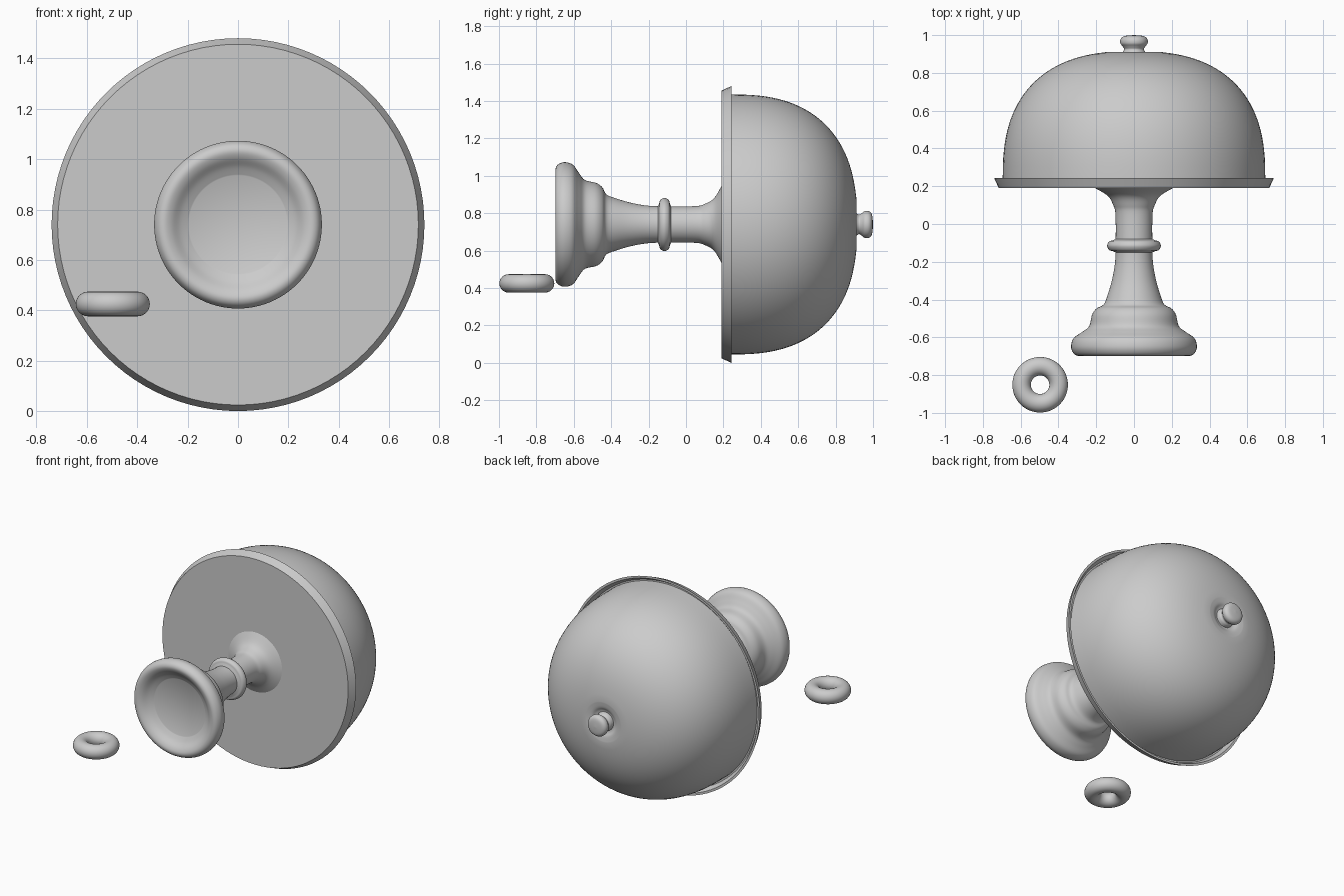
import bpy
import math

old = bpy.data.objects.get("Cube")
if old:
    bpy.data.objects.remove(old, do_unlink=True)

AXIS_Z = 0.74
SEGMENTS = 96

grey = bpy.data.materials.new("light grey")
grey.use_nodes = True
grey.diffuse_color = (0.6, 0.6, 0.6, 1)
grey.node_tree.nodes["Principled BSDF"].inputs["Base Color"].default_value = (0.6, 0.6, 0.6, 1)


def finish(obj, name, angle):
    obj.name = name
    obj.data.materials.append(grey)
    bpy.ops.object.select_all(action='DESELECT')
    obj.select_set(True)
    bpy.context.view_layer.objects.active = obj
    bpy.ops.object.shade_smooth_by_angle(angle=math.radians(angle))


def smooth_profile(points, steps=5):
    """Catmull-Rom curve through (radius, y) points."""
    pts = [points[0]] + points + [points[-1]]
    out = []
    for a, b, c, d in zip(pts, pts[1:], pts[2:], pts[3:]):
        for i in range(steps):
            t = i / steps
            out.append(tuple(
                0.5 * (2 * q + (r - p) * t + (2 * p - 5 * q + 4 * r - s) * t ** 2
                       + (3 * q - p - 3 * r + s) * t ** 3)
                for p, q, r, s in zip(a, b, c, d)))
    return out + [points[-1]]


def lathe(name, profile, angle=35):
    """Turn a (radius, y) profile, ordered front to back, round the y axis."""
    verts, faces, rings = [], [], []
    for r, y in profile:
        start = len(verts)
        count = 1 if r < 1e-5 else SEGMENTS
        for i in range(count):
            a = 2 * math.pi * i / SEGMENTS
            verts.append((r * math.cos(a), y, AXIS_Z + r * math.sin(a)))
        rings.append([start + i % count for i in range(SEGMENTS)])
    for lo, hi in zip(rings, rings[1:]):
        for i in range(SEGMENTS):
            j = (i + 1) % SEGMENTS
            loop = list(dict.fromkeys((lo[i], hi[i], hi[j], lo[j])))
            if len(loop) > 2:
                faces.append(loop)
    mesh = bpy.data.meshes.new(name)
    mesh.from_pydata(verts, [], faces)
    obj = bpy.data.objects.new(name, mesh)
    bpy.context.collection.objects.link(obj)
    finish(obj, name, angle)


# Pedestal: recessed foot, stepped moulding, slim stem and flare under the plate
foot = [(0.195, -0.64), (0.23, -0.66), (0.265, -0.688), (0.295, -0.698), (0.32, -0.685),
        (0.333, -0.65), (0.32, -0.605), (0.275, -0.572), (0.237, -0.54), (0.222, -0.48),
        (0.198, -0.447), (0.16, -0.425), (0.138, -0.37), (0.115, -0.29), (0.1, -0.2),
        (0.097, -0.1), (0.098, 0.05), (0.11, 0.1), (0.14, 0.15), (0.21, 0.192)]
lathe("pedestal", [(0, -0.64)] + smooth_profile(foot))

# Rounded collar on the stem
collar = [(0.097, -0.15), (0.115, -0.143), (0.132, -0.137), (0.142, -0.115),
          (0.132, -0.093), (0.115, -0.087), (0.097, -0.08)]
lathe("stem_collar", smooth_profile(collar))

# Flat plate with a thin raised lip
lathe("plate", [(0, 0.19), (0.716, 0.19), (0.74, 0.243), (0.725, 0.243),
                (0.705, 0.21), (0, 0.21)], 20)

# Dome: superellipse profile, dimpled around the knob
dome = [(0.695, 0.21)]
for i in range(33):
    t = math.pi / 2 * i / 32
    r = 0.695 * math.cos(t) ** 0.8
    y = 0.245 + 0.67 * math.sin(t) ** 0.8
    if r > 0.15:
        dome.append((r, y))
dome += smooth_profile([(0.14, 0.911), (0.1, 0.905), (0.075, 0.893), (0.04, 0.888), (0, 0.888)], 4)
lathe("dome_cover", dome)

# Knob on the dome
knob = [(0.066, 0.885), (0.06, 0.91), (0.052, 0.925), (0.06, 0.94), (0.072, 0.957),
        (0.07, 0.98), (0.05, 0.995), (0, 1.0)]
lathe("knob", smooth_profile(knob))

# Loose ring beside the foot
bpy.ops.mesh.primitive_torus_add(major_segments=64, minor_segments=24, major_radius=0.098,
                                 minor_radius=0.049, location=(-0.497, -0.851, 0.425))
finish(bpy.context.object, "loose_ring", 60)
